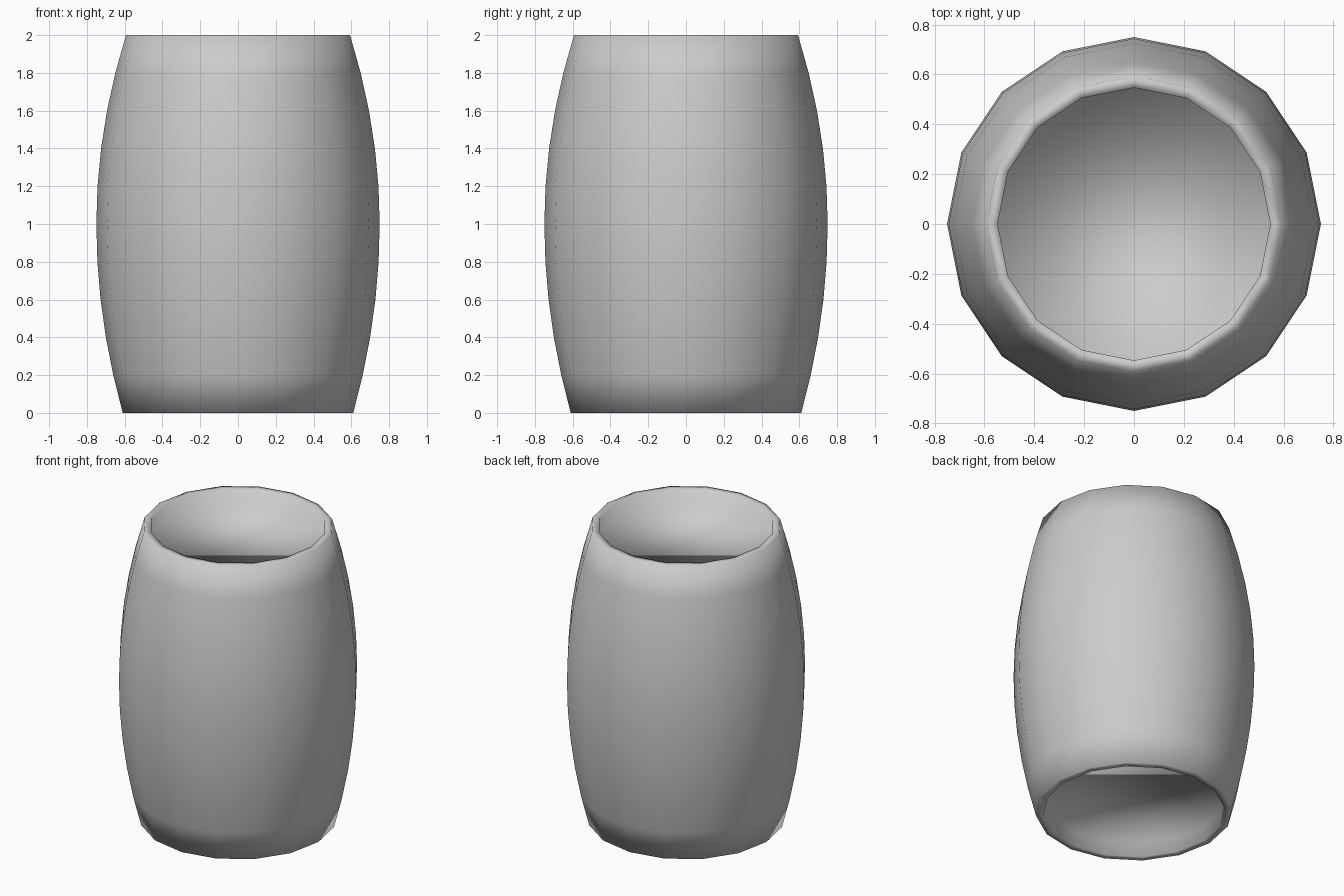
import bpy, bmesh, math

if "Cube" in bpy.data.objects:
    bpy.data.objects.remove(bpy.data.objects["Cube"])

SIDES = 16
RINGS = 10
HEIGHT = 2.0
R_MID, R_TOP, R_BOTTOM = 0.75, 0.593, 0.61
LIP, RECESS = 0.046, 0.097

# Bulging stave profile between the two recessed heads
profile = [(R_BOTTOM - LIP, RECESS), (R_BOTTOM - LIP, 0.0)]
for i in range(RINGS + 1):
    z = HEIGHT * i / RINGS
    t = z - HEIGHT / 2
    end = R_TOP if t > 0 else R_BOTTOM
    profile.append((R_MID - (R_MID - end) * t * t, z))
profile += [(R_TOP - LIP, HEIGHT), (R_TOP - LIP, HEIGHT - RECESS)]

# Spin the profile into a 16-sided barrel
bm = bmesh.new()
rings = []
for r, z in profile:
    rings.append([bm.verts.new((r * math.cos(2 * math.pi * k / SIDES),
                                r * math.sin(2 * math.pi * k / SIDES), z))
                  for k in range(SIDES)])
for a, b in zip(rings, rings[1:]):
    for k in range(SIDES):
        n = (k + 1) % SIDES
        bm.faces.new((a[k], a[n], b[n], b[k]))

# Flat heads sunk into both ends
bm.faces.new(rings[-1])
bm.faces.new(rings[0][::-1])
bmesh.ops.recalc_face_normals(bm, faces=bm.faces[:])
for f in bm.faces:
    f.smooth = True

mesh = bpy.data.meshes.new("barrel")
bm.to_mesh(mesh)
bm.free()
bpy.context.collection.objects.link(bpy.data.objects.new("barrel", mesh))
